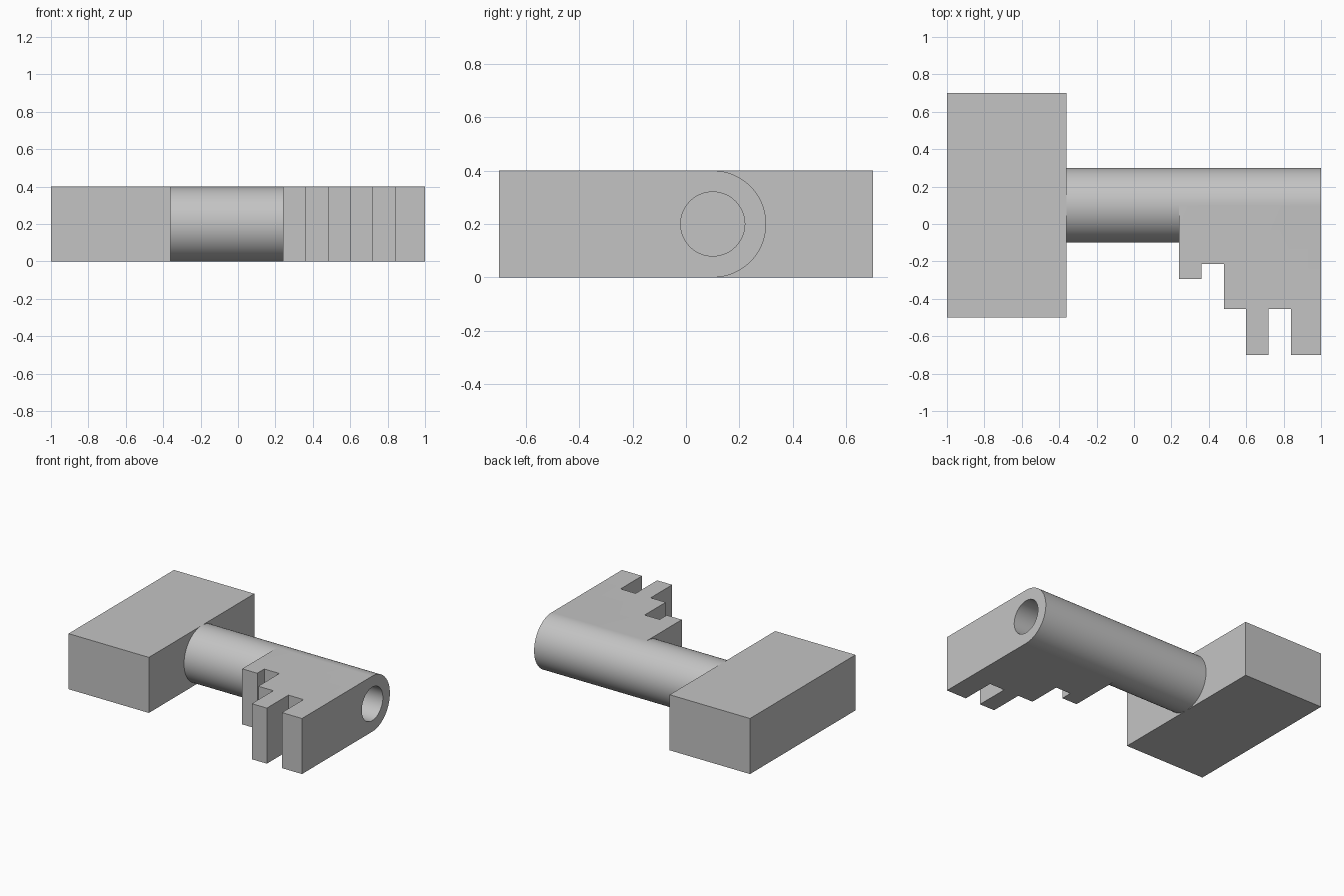
import bpy, bmesh, math
from mathutils import Matrix

cube = bpy.data.objects.get("Cube")
if cube:
    bpy.data.objects.remove(cube, do_unlink=True)

grey = bpy.data.materials.new("plain grey")
grey.use_nodes = True
grey.diffuse_color = (0.55, 0.55, 0.55, 1)
grey.node_tree.nodes["Principled BSDF"].inputs["Base Color"].default_value = grey.diffuse_color

BOW_END = -0.36   # where the shaft leaves the bow
BIT_START = 0.24  # where the toothed bit begins
HEIGHT = 0.4
AXIS_Y = 0.1


def add_object(name, bm):
    bmesh.ops.recalc_face_normals(bm, faces=bm.faces)
    mesh = bpy.data.meshes.new(name)
    bm.to_mesh(mesh)
    bm.free()
    mesh.materials.append(grey)
    obj = bpy.data.objects.new(name, mesh)
    bpy.context.collection.objects.link(obj)
    return obj


def prism(name, outline):
    """Extrude a plan outline to the full height."""
    bm = bmesh.new()
    face = bm.faces.new([bm.verts.new((x, y, 0)) for x, y in outline])
    top = bmesh.ops.extrude_face_region(bm, geom=[face])["geom"]
    bmesh.ops.translate(bm, vec=(0, 0, HEIGHT),
                        verts=[v for v in top if isinstance(v, bmesh.types.BMVert)])
    return add_object(name, bm)


def rod(name, x0, x1, radius):
    """Cylinder lying along x on the shaft axis."""
    bm = bmesh.new()
    place = Matrix.Translation(((x0 + x1) / 2, AXIS_Y, HEIGHT / 2)) @ Matrix.Rotation(math.pi / 2, 4, "Y")
    bmesh.ops.create_cone(bm, cap_ends=True, segments=96, radius1=radius,
                          radius2=radius, depth=x1 - x0, matrix=place)
    return add_object(name, bm)


def combine(target, other, operation):
    mod = target.modifiers.new(operation.lower(), "BOOLEAN")
    mod.operation, mod.solver, mod.object = operation, "EXACT", other
    bpy.context.view_layer.objects.active = target
    bpy.ops.object.modifier_apply(modifier=mod.name)
    bpy.data.objects.remove(other, do_unlink=True)


# Bow: plain rectangular grip
prism("bow", [(-1, -0.5), (BOW_END, -0.5), (BOW_END, 0.7), (-1, 0.7)])

# Bit: stepped teeth, each given by its right edge and its tip
outline = [(BIT_START, AXIS_Y)]
left = BIT_START
for right, tip in [(0.36, -0.295), (0.48, -0.215), (0.6, -0.455),
                   (0.72, -0.7), (0.84, -0.455), (1, -0.7)]:
    outline += [(left, tip), (right, tip)]
    left = right
outline.append((1, AXIS_Y))

# Shaft: joined to the bit, then bored from the open end
shaft = rod("shaft_and_bit", BOW_END, 1, HEIGHT / 2)
combine(shaft, prism("bit", outline), "UNION")
combine(shaft, rod("bore", BIT_START, 1.1, 0.12), "DIFFERENCE")

bpy.ops.object.select_all(action="DESELECT")
shaft.select_set(True)
bpy.context.view_layer.objects.active = shaft
bpy.ops.object.shade_smooth_by_angle(angle=math.radians(30))
